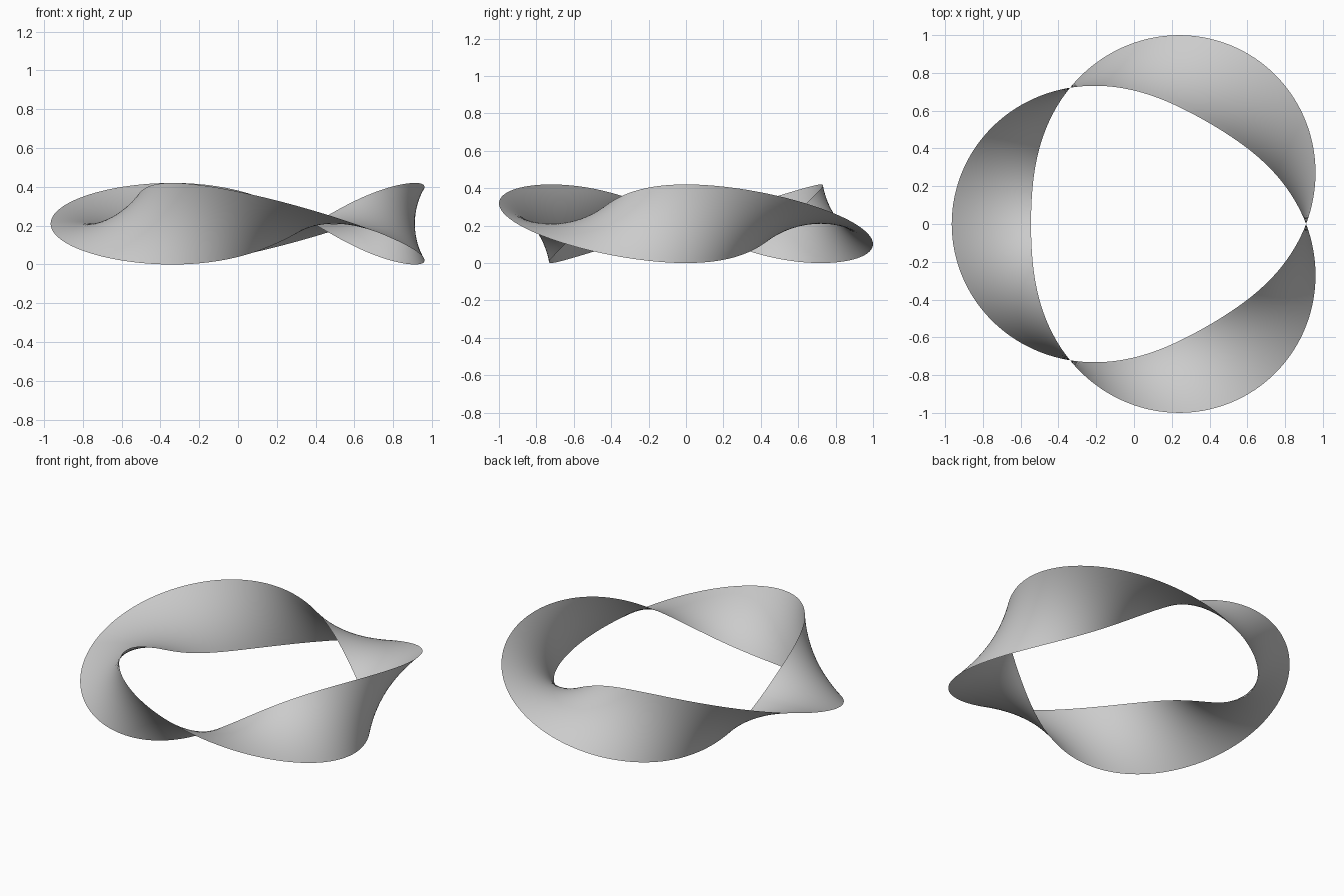
import bpy, bmesh
from math import pi, sin, cos
from mathutils import Vector

cube = bpy.data.objects.get("Cube")
if cube:
    bpy.data.objects.remove(cube, do_unlink=True)

RADIUS = 0.833        # ring centre line
HALF_WIDTH = 0.21     # half the band's width
CENTRE = Vector((0.078, 0, HALF_WIDTH))
HALF_TWISTS = 3

# Single flat colour
grey = bpy.data.materials.new("light grey")
grey.use_nodes = True
colour = (0.6, 0.6, 0.6, 1)
grey.diffuse_color = colour
grey.node_tree.nodes["Principled BSDF"].inputs["Base Color"].default_value = colour


def bend_and_twist(co):
    """Wrap a flat square strip round the ring, turning it as it goes."""
    turn = co.x * pi
    across = co.y * HALF_WIDTH
    tilt = pi / 2 - turn * HALF_TWISTS / 2
    reach = RADIUS + across * cos(tilt)
    return CENTRE + Vector((reach * cos(turn), reach * sin(turn), across * sin(tilt)))


# Twisted band: a flat grid wrapped into a loop, its ends meeting at -x
bm = bmesh.new()
bmesh.ops.create_grid(bm, x_segments=240, y_segments=16, size=1)
for v in bm.verts:
    v.co = bend_and_twist(v.co)
for f in bm.faces:
    f.smooth = True
mesh = bpy.data.meshes.new("twisted_band")
bm.to_mesh(mesh)
bm.free()
mesh.materials.append(grey)
band = bpy.data.objects.new("twisted_band", mesh)
bpy.context.collection.objects.link(band)
